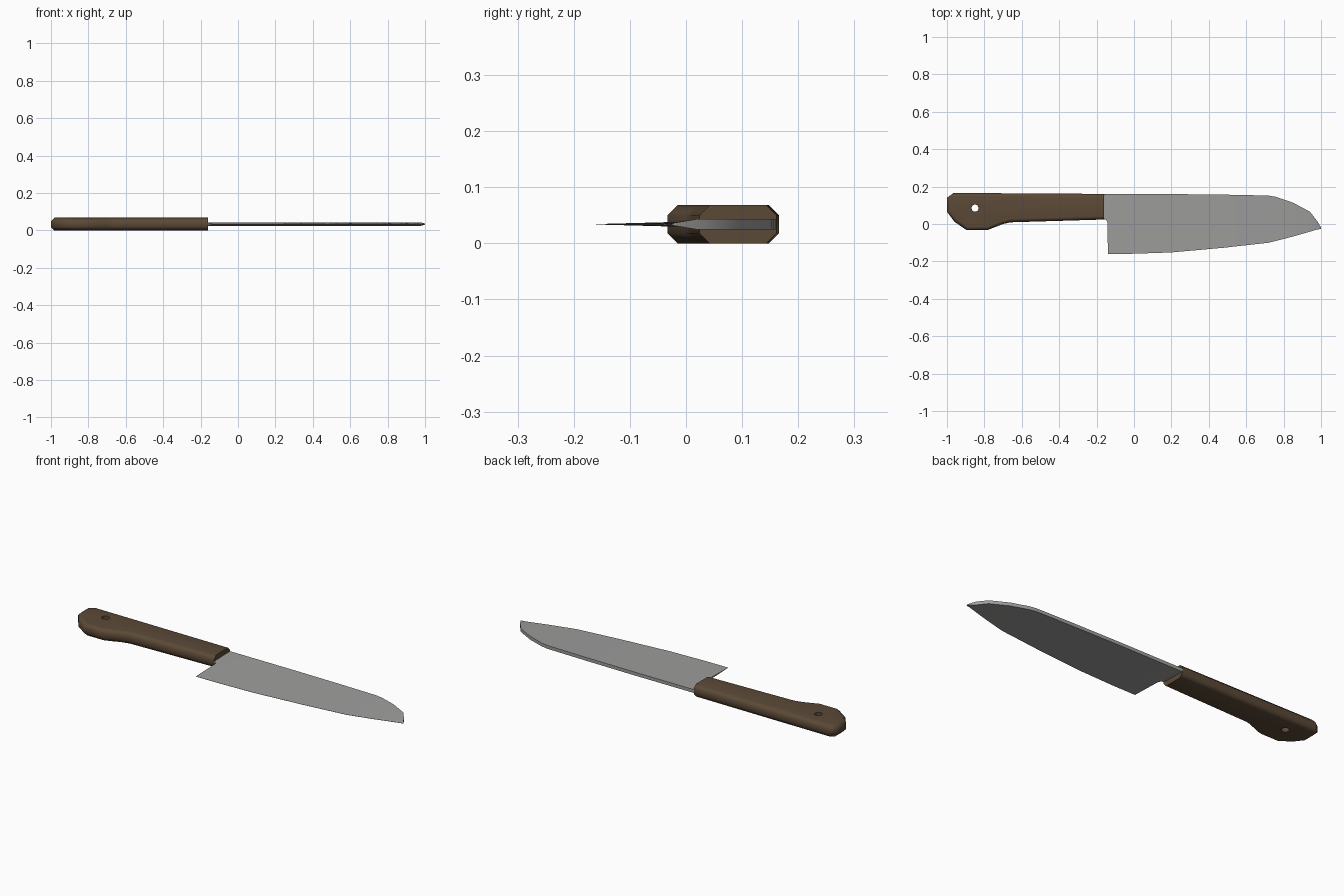
import bpy, bmesh, math
from mathutils import Vector

if "Cube" in bpy.data.objects:
    bpy.data.objects.remove(bpy.data.objects["Cube"])


def material(name, rgb):
    m = bpy.data.materials.new(name)
    m.diffuse_color = (*rgb, 1)
    m.use_nodes = True
    m.node_tree.nodes["Principled BSDF"].inputs["Base Color"].default_value = m.diffuse_color
    return m


def finish(bm, name, mat):
    bmesh.ops.recalc_face_normals(bm, faces=bm.faces)
    me = bpy.data.meshes.new(name)
    bm.to_mesh(me)
    bm.free()
    ob = bpy.data.objects.new(name, me)
    bpy.context.collection.objects.link(ob)
    me.materials.append(mat)
    return ob


def smooth(ob, degrees):
    bpy.ops.object.select_all(action='DESELECT')
    ob.select_set(True)
    bpy.context.view_layer.objects.active = ob
    bpy.ops.object.shade_smooth_by_angle(angle=math.radians(degrees))


wood = material("brown wood", (0.105, 0.067, 0.038))
steel = material("grey steel", (0.34, 0.34, 0.335))
MID = 0.034  # height of the blade plane

# Blade: wedge-section stations (x, spine y, lower y, virtual edge y, half thickness)
stations = [(-0.17, 0.16, 0.024, -0.16, 0.009), (-0.15, 0.16, 0.024, -0.16, 0.009),
            (-0.141, 0.16, 0.008, -0.16, 0.009), (-0.14, 0.16, -0.16, -0.16, 0.009)]
for x, top, low in [(0.0, 0.16, -0.159), (0.2, 0.16, -0.152), (0.48, 0.157, -0.127),
                    (0.72, 0.152, -0.1), (0.76, 0.145, -0.09), (0.85, 0.114, -0.067),
                    (0.94, 0.066, -0.041), (0.978, 0.018, -0.03)]:
    stations.append((x, top, low, low, 0.009))
stations.append((1.0, -0.018, -0.026, -0.026, 0.003))
bm = bmesh.new()
rings = []
for x, top, low, edge, h in stations:
    hl = max(0.0004, h * (low - edge) / (top - edge))
    rings.append([bm.verts.new((x, y, MID + dz)) for y, dz in
                  ((top, h), (top, -h), (low, -hl), (low, hl))])
for a, b in zip(rings, rings[1:]):
    for i in range(4):
        j = (i + 1) % 4
        bm.faces.new((a[i], a[j], b[j], b[i]))
bm.faces.new(rings[0])
bm.faces.new(rings[-1])
blade = finish(bm, "blade", steel)
smooth(blade, 25)

# Handle: outline extruded with a chamfer everywhere but the flat front end
outline = [Vector(p) for p in [
    (-0.16, 0.161), (-0.16, 0.024), (-0.66, 0.009), (-0.70, 0.0), (-0.785, -0.033),
    (-0.895, -0.033), (-0.96, 0.012), (-1.0, 0.065), (-1.0, 0.14), (-0.965, 0.166)]]


def inset(points, d):
    out = []
    for i, p in enumerate(points):
        if i < 2:  # front end stays flush
            out.append(p + Vector((0, -d if i == 0 else d)))
            continue
        e1 = (p - points[i - 1]).normalized()
        e2 = (points[(i + 1) % len(points)] - p).normalized()
        n1, n2 = Vector((e1.y, -e1.x)), Vector((e2.y, -e2.x))
        out.append(p + (n1 + n2) * d / (1 + n1.dot(n2)))
    return out


bm = bmesh.new()
small = inset(outline, 0.018)
rings = [[bm.verts.new((p.x, p.y, z)) for p in pts] for pts, z in
         ((small, 0), (outline, 0.018), (outline, 0.05), (small, 0.068))]
n = len(outline)
for a, b in zip(rings, rings[1:]):
    for i in range(n):
        j = (i + 1) % n
        if i:
            bm.faces.new((a[i], a[j], b[j], b[i]))
front = [r[0] for r in rings] + [r[1] for r in reversed(rings)]
bm.faces.new(front)
bm.faces.new(rings[0])
bm.faces.new(rings[-1])
handle = finish(bm, "handle", wood)

# Hanging hole through the butt of the handle
bm = bmesh.new()
bmesh.ops.create_cone(bm, cap_ends=True, segments=8, radius1=0.02, radius2=0.02, depth=0.2)
bmesh.ops.translate(bm, verts=bm.verts, vec=(-0.85, 0.085, MID))
cutter = finish(bm, "hole_cutter", wood)
cutter.hide_render = True
cut = handle.modifiers.new("hanging hole", 'BOOLEAN')
cut.operation, cut.solver, cut.object = 'DIFFERENCE', 'EXACT', cutter
bpy.context.view_layer.objects.active = handle
bpy.ops.object.modifier_apply(modifier=cut.name)
bpy.data.objects.remove(cutter)

# Soft chamfers, flat broad faces
smooth(handle, 50)
weight = handle.modifiers.new("weighted normals", 'WEIGHTED_NORMAL')
weight.keep_sharp = True
